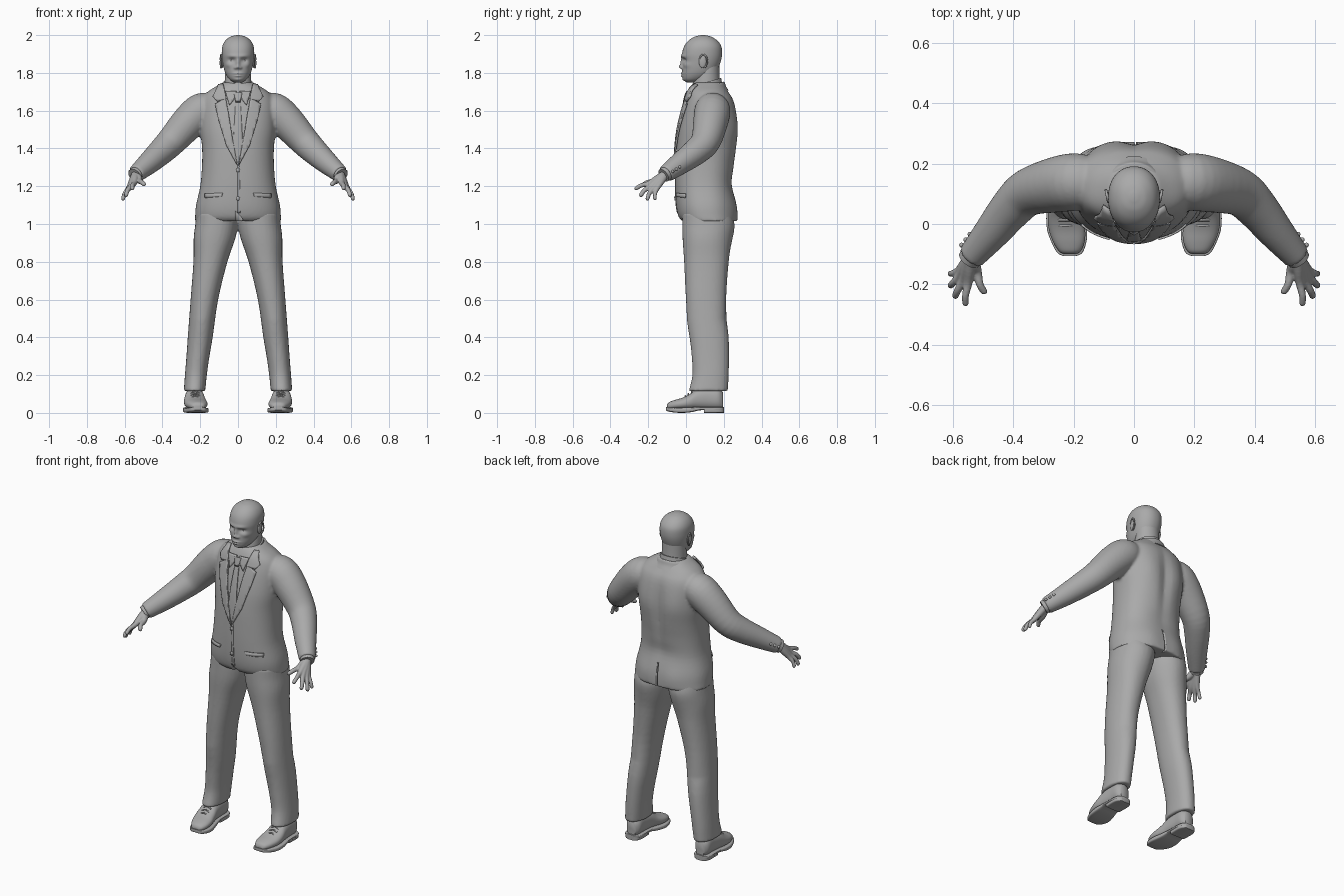
import bpy, bmesh, math
from mathutils import Vector, Matrix

if "Cube" in bpy.data.objects:
    bpy.data.objects.remove(bpy.data.objects["Cube"])

GREY = (0.4, 0.4, 0.4, 1)
mat = bpy.data.materials.new("plain_grey")
mat.use_nodes = True
mat.diffuse_color = GREY
mat.node_tree.nodes["Principled BSDF"].inputs["Base Color"].default_value = GREY
X, Y, Z = Vector((1, 0, 0)), Vector((0, 1, 0)), Vector((0, 0, 1))


def spline(keys, steps):
    """Catmull-Rom interpolation through tuples of numbers."""
    out = []
    for i in range(len(keys) - 1):
        p0, p1, p2 = keys[max(i - 1, 0)], keys[i], keys[i + 1]
        p3 = keys[min(i + 2, len(keys) - 1)]
        for k in range(steps):
            t = k / steps
            out.append([b + t * (c - a) / 2 + t * t * (a - 2.5 * b + 2 * c - d / 2)
                        + t ** 3 * (1.5 * (b - c) + (d - a) / 2)
                        for a, b, c, d in zip(p0, p1, p2, p3)])
    return out + [list(keys[-1])]


def loft(bm, keys, u=None, v=None, n=32, steps=4, power=2):
    """Skin rings (x, y, z, radius u, radius v); without u and v follow the path."""
    rows, rings = spline(keys, steps), []
    for i, (x, y, z, a, b) in enumerate(rows):
        du, dv = u, v
        if u is None:
            t = Vector(rows[min(i + 1, len(rows) - 1)][:3]) - Vector(rows[max(i - 1, 0)][:3])
            du = t.cross(Z).normalized()
            dv = du.cross(t).normalized()
        ring = []
        for k in range(n):
            c, s = math.cos(math.tau * k / n), math.sin(math.tau * k / n)
            c, s = (math.copysign(abs(q) ** (2 / power), q) for q in (c, s))
            ring.append(bm.verts.new(Vector((x, y, z)) + du * a * c + dv * b * s))
        rings.append(ring)
    for r, q in zip(rings, rings[1:]):
        for k in range(n):
            bm.faces.new((r[k], r[(k + 1) % n], q[(k + 1) % n], q[k]))
    bm.faces.new(rings[0])
    bm.faces.new(rings[-1])


def stack(bm, keys, **kw):
    """Horizontal rings given as (z, front y, back y, centre x, half width)."""
    loft(bm, [(cx, (f + b) / 2, z, w, (b - f) / 2) for z, f, b, cx, w in keys], X, Y, **kw)


def along(bm, keys, **kw):
    """Upright rings given as (y, centre x, half width, top z, bottom z)."""
    loft(bm, [(cx, y, (t + b) / 2, w, (t - b) / 2) for y, cx, w, t, b in keys], X, Z, **kw)


def ball(bm, centre, radii):
    m = Matrix.Translation(centre) @ Matrix.Diagonal((*radii, 1))
    bmesh.ops.create_uvsphere(bm, u_segments=24, v_segments=16, radius=1, matrix=m)


def push(bm, centre, radii, offset):
    """Soft sculpting dab, mirrored when off the middle."""
    for s in ((1, -1) if centre[0] else (1,)):
        for v in bm.verts:
            d = sum(((p - q) / r) ** 2 for p, q, r in zip(v.co, (s * centre[0], *centre[1:]), radii))
            v.co += Vector((s * offset[0], *offset[1:])) * math.exp(-d)


def finish(bm, name, mirror=False, voxel=0, smooth=3, angle=50):
    bmesh.ops.recalc_face_normals(bm, faces=bm.faces)
    me = bpy.data.meshes.new(name)
    bm.to_mesh(me)
    bm.free()
    me.materials.append(mat)
    me.shade_smooth()
    me.set_sharp_from_angle(angle=math.radians(angle))
    ob = bpy.data.objects.new(name, me)
    bpy.context.collection.objects.link(ob)
    if mirror:
        ob.modifiers.new("Mirror", 'MIRROR').use_mirror_merge = False
    if voxel:
        m = ob.modifiers.new("Fuse", 'REMESH')
        m.mode, m.voxel_size, m.use_smooth_shade = 'VOXEL', voxel, True
        m = ob.modifiers.new("Soften", 'SMOOTH')
        m.factor, m.iterations = 0.5, smooth
    return ob


# Jacket: body and sleeves fused
bm = bmesh.new()
stack(bm, [(1.015, -.02, .27, 0, .228), (1.04, -.04, .27, 0, .227), (1.1, -.052, .265, 0, .222),
           (1.2, -.056, .25, 0, .2), (1.3, -.055, .255, 0, .191), (1.4, -.051, .268, 0, .19),
           (1.5, -.04, .274, 0, .2), (1.6, -.018, .265, 0, .2), (1.66, 0, .25, 0, .19),
           (1.7, .012, .225, 0, .16), (1.735, .03, .2, 0, .105), (1.75, .045, .19, 0, .08)],
      n=64, power=2.3)
push(bm, (0, .28, 1.45), (.03, .08, .2), (0, -.014, 0))
push(bm, (.1, .27, 1.52), (.06, .08, .1), (0, .008, 0))
push(bm, (.09, .27, 1.07), (.07, .08, .07), (0, .008, 0))
push(bm, (0, .27, 1.22), (.1, .08, .05), (0, -.008, 0))
for s in (1, -1):
    loft(bm, [(s * x, y, z, r, r) for x, y, z, r in
              [(.13, .14, 1.605, .08), (.19, .14, 1.6, .095), (.26, .13, 1.54, .092), (.35, .105, 1.44, .079),
               (.405, .055, 1.385, .071), (.47, -.025, 1.325, .06), (.54, -.108, 1.265, .046)]])
jacket = finish(bm, "jacket", voxel=.008, smooth=4)

# Hidden cutter: front hem notch and back vent
bm = bmesh.new()
bmesh.ops.create_cone(bm, cap_ends=True, segments=3, radius1=.05, radius2=.05, depth=.08,
                      matrix=Matrix.Translation((0, -.04, 1.025)) @ Matrix.Diagonal((.55, 1, 1, 1))
                      @ Matrix.Rotation(math.pi / 2, 4, 'X') @ Matrix.Rotation(math.pi / 2, 4, 'Z')
                      @ Matrix.Rotation(math.pi, 4, 'Z'))
bmesh.ops.create_cube(bm, size=1, matrix=Matrix.Translation((.005, .27, 1.06))
                      @ Matrix.Rotation(.04, 4, 'Y') @ Matrix.Diagonal((.008, .05, .18, 1)))
cutter = finish(bm, "jacket_cutter")
cutter.hide_render = True
cutter.hide_set(True)
m = jacket.modifiers.new("Cuts", 'BOOLEAN')
m.operation, m.object, m.solver = 'DIFFERENCE', cutter, 'EXACT'


# Cloth pieces laid over the jacket front
def patch(name, outline, offset, thick=.006, mirror=False):
    bm = bmesh.new()
    bm.faces.new([bm.verts.new((x, -.3, z)) for x, z in outline])
    for axis, lo, count in ((X, -.2, 28), (Z, 1, 54)):
        for i in range(count):
            geom = bm.verts[:] + bm.edges[:] + bm.faces[:]
            bmesh.ops.bisect_plane(bm, geom=geom, plane_co=axis * (lo + i * .015), plane_no=axis)
    ob = finish(bm, name, mirror)
    m = ob.modifiers.new("Drape", 'SHRINKWRAP')
    m.target, m.wrap_method, m.wrap_mode, m.offset = jacket, 'PROJECT', 'ABOVE_SURFACE', offset
    m.use_project_y, m.use_negative_direction, m.use_positive_direction = True, False, True
    m = ob.modifiers.new("Thickness", 'SOLIDIFY')
    m.thickness, m.offset = thick, 0


patch("tie", [(0, 1.31), (.026, 1.42), (.013, 1.645), (.02, 1.69), (-.02, 1.69), (-.013, 1.645), (-.026, 1.42)], .004)
patch("tie_knot", [(.013, 1.645), (.022, 1.692), (-.022, 1.692), (-.013, 1.645)], .009, .009)
patch("shirt_collar_points", [(.008, 1.7), (.022, 1.655), (.045, 1.625), (.066, 1.7)], .008, mirror=True)
patch("lapels", [(.002, 1.305), (.028, 1.45), (.05, 1.59), (.064, 1.665), (.118, 1.632), (.1, 1.55), (.06, 1.415)],
      .008, .009, True)
patch("collar_leaves", [(.06, 1.66), (.108, 1.646), (.128, 1.672), (.098, 1.73), (.075, 1.735)], .009, .01, True)
patch("pocket_flaps", [(.08, 1.165), (.172, 1.16), (.172, 1.138), (.085, 1.146)], .003, mirror=True)
patch("front_edge", [(.008, 1.31), (.012, 1.06), (-.002, 1.06), (-.002, 1.31)], .001, .004)
for name, z in (("upper_button", 1.285), ("lower_button", 1.135)):
    patch(name, [(.011 * math.cos(a * math.tau / 16), z + .011 * math.sin(a * math.tau / 16))
                 for a in range(16)], .005)

# Collars around the neck, sloping down to the front
for name, keys in (("shirt_collar", [(1.7, .012, .198, 0, .088), (1.73, .02, .19, 0, .082), (1.752, .028, .186, 0, .077)]),
                   ("jacket_collar", [(1.675, .008, .225, 0, .125), (1.7, .02, .212, 0, .108),
                                      (1.722, .03, .205, 0, .095), (1.728, .035, .2, 0, .088)])):
    bm = bmesh.new()
    stack(bm, keys, n=48)
    for v in bm.verts:
        v.co.z += (v.co.y - .11) * .28
    finish(bm, name)

# Sleeve ends: shirt cuffs and buttons
bm = bmesh.new()
loft(bm, [(.52, -.084, 1.282, .04, .04), (.535, -.102, 1.269, .04, .04), (.548, -.119, 1.257, .038, .038)])
finish(bm, "shirt_cuffs", True)
bm = bmesh.new()
for i in range(3):
    ball(bm, (.572 - i * .014, -.07 + i * .018, 1.278 + i * .012), (.008, .008, .008))
finish(bm, "sleeve_buttons", True)

# Hands: fingers run back into the wrist and fuse into a palm
bm = bmesh.new()
wrist = Vector((.54, -.108, 1.264))
for base, tip, r in (((.55, -.195, 1.215), (.56, -.272, 1.185), .0115), ((.566, -.188, 1.2), (.596, -.245, 1.147), .012),
                     ((.578, -.172, 1.19), (.612, -.208, 1.127), .0115), ((.581, -.153, 1.188), (.613, -.166, 1.128), .0105),
                     ((.52, -.16, 1.228), (.495, -.232, 1.208), .0125)):
    b, t = Vector(base), Vector(tip)
    path = [(wrist, 2), (wrist.lerp(b, .5), 1.7), (b, 1.25), (b.lerp(t, .5) + Vector((.004, -.004, .004)), 1),
            (t.lerp(b, .1), .9), (t, .45)]
    loft(bm, [(*p, r * k, r * k) for p, k in path], n=16)
finish(bm, "hands", True, voxel=.004, smooth=2)

# Trousers
bm = bmesh.new()
for s in (1, -1):
    stack(bm, [(z, f, b, s * cx, w) for z, f, b, cx, w in
               [(.115, .014, .222, .23, .057), (.2, .034, .226, .223, .058), (.3, .03, .228, .212, .061),
                (.4, .02, .226, .2, .066), (.6, 0, .213, .178, .073), (.8, -.01, .226, .146, .09),
                (.92, -.018, .238, .125, .11), (1.0, -.02, .25, .113, .113), (1.06, -.02, .24, .11, .11)]], power=2.2)
push(bm, (.23, .22, .5), (.05, .08, .05), (0, -.008, 0))
push(bm, (.2, 0, .48), (.05, .06, .07), (0, -.006, 0))
push(bm, (.11, .25, .95), (.07, .08, .08), (0, .01, 0))
finish(bm, "trousers", voxel=.008, smooth=4)

# Shoes
bm = bmesh.new()
along(bm, [(-.1, .213, .02, .042, .02), (-.09, .213, .036, .056, .018), (-.06, .216, .052, .068, .018),
           (-.02, .222, .06, .08, .018), (.02, .228, .058, .1, .018), (.06, .23, .052, .128, .018),
           (.12, .23, .047, .14, .018), (.17, .23, .045, .135, .018), (.195, .23, .028, .11, .02)], power=2.3)
finish(bm, "shoe_uppers", True)
bm = bmesh.new()
along(bm, [(-.106, .213, .022, .032, .014), (-.095, .213, .042, .03, .008), (-.06, .216, .058, .028, .002),
           (-.02, .222, .066, .028, 0), (.03, .229, .062, .03, .004), (.08, .231, .054, .032, .014),
           (.16, .231, .052, .032, .014), (.19, .231, .043, .032, .014), (.202, .231, .025, .032, .014)], power=5)
along(bm, [(.095, .231, .05, .03, 0), (.16, .231, .051, .03, 0), (.19, .231, .042, .03, 0), (.202, .231, .025, .03, 0)],
      power=6)
finish(bm, "shoe_soles", True, angle=35)
bm = bmesh.new()
for i in range(3):
    y, z = -.005 + i * .018, .086 + i * .012
    loft(bm, [(.203, y, z - .006, .004, .004), (.227, y, z + .004, .004, .004), (.251, y, z - .006, .004, .004)], n=8)
finish(bm, "shoe_laces", True)

# Head with sculpted face
bm = bmesh.new()
stack(bm, [(1.75, .005, .05, 0, .022), (1.765, -.014, .1, 0, .045), (1.79, -.02, .145, 0, .063),
           (1.82, -.02, .168, 0, .074), (1.86, -.018, .184, 0, .082), (1.9, -.021, .191, 0, .086),
           (1.94, -.01, .187, 0, .083), (1.97, .012, .167, 0, .068), (1.99, .042, .137, 0, .043),
           (1.998, .07, .11, 0, .018), (2.0, .085, .095, 0, .004)], n=128, steps=8, power=2.15)
for centre, radii, offset in (
        ((.03, -.02, 1.888), (.03, .04, .01), (0, -.006, 0)),     # brows
        ((.033, -.015, 1.867), (.017, .04, .012), (0, .012, 0)),  # eye sockets
        ((0, -.02, 1.855), (.01, .04, .022), (0, -.012, 0)),      # nose bridge
        ((0, -.02, 1.832), (.011, .04, .01), (0, -.015, 0)),      # nose tip
        ((.014, -.02, 1.827), (.008, .04, .007), (0, -.009, 0)),  # nostrils
        ((0, -.02, 1.797), (.022, .04, .005), (0, -.008, 0)),     # upper lip
        ((0, -.02, 1.784), (.018, .04, .005), (0, -.008, 0)),     # lower lip
        ((0, -.015, 1.763), (.02, .04, .01), (0, -.005, 0)),      # chin
        ((.052, 0, 1.842), (.018, .04, .014), (.002, -.005, 0))):  # cheekbones
    push(bm, centre, radii, offset)
finish(bm, "head", angle=80)
bm = bmesh.new()
ball(bm, (.033, .011, 1.867), (.013, .012, .009))
finish(bm, "eyes", True)
bm = bmesh.new()
stack(bm, [(1.66, .02, .19, 0, .074), (1.72, .03, .182, 0, .07), (1.78, .045, .177, 0, .068), (1.85, .06, .176, 0, .066)])
finish(bm, "neck")

# Ears: flat shell with a raised rim
bm = bmesh.new()
ball(bm, (.083, .088, 1.86), (.008, .02, .034))
rim = [(.089 + .004 * math.sin(a), .092 + .02 * math.sin(a), 1.862 + .035 * math.cos(a), .0045, .0045)
       for a in (math.radians(d) for d in range(-70, 200, 30))]
loft(bm, rim, n=10, steps=3)
finish(bm, "ears", True)
